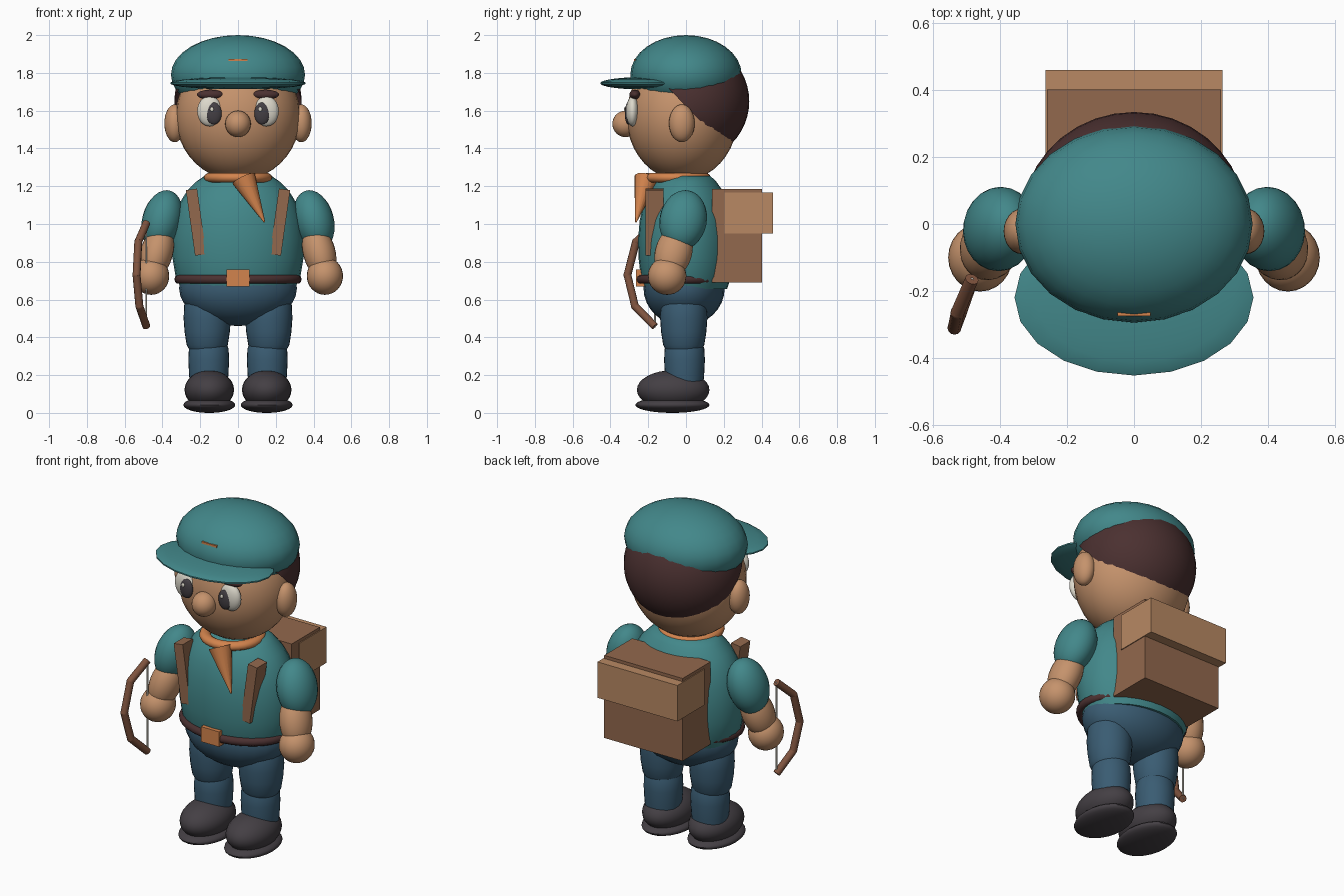
import bpy, bmesh, math
from mathutils import Vector

cube = bpy.data.objects.get("Cube")
if cube:
    bpy.data.objects.remove(cube, do_unlink=True)


def material(name, r, g, b):
    m = bpy.data.materials.new(name)
    m.use_nodes = True
    m.diffuse_color = (r, g, b, 1)
    node = next(n for n in m.node_tree.nodes if n.type == 'BSDF_PRINCIPLED')
    node.inputs["Base Color"].default_value = (r, g, b, 1)
    node.inputs["Roughness"].default_value = 0.8
    return m


TEAL = material("teal cloth", .055, .245, .255)
SKIN = material("skin", .56, .29, .15)
DARK = material("dark brown hair", .07, .03, .03)
DENIM = material("blue denim", .042, .107, .17)
CHARCOAL = material("charcoal", .058, .05, .058)
ORANGE = material("orange", .65, .23, .075)
TAN = material("tan leather", .48, .25, .125)
BROWN = material("brown leather", .29, .14, .075)
WOOD = material("bow wood", .22, .09, .05)
CREAM = material("cream", .72, .69, .6)


def finish(name, bm, mat, loc=(0, 0, 0), rot=(0, 0, 0), smooth=True):
    bmesh.ops.recalc_face_normals(bm, faces=bm.faces)
    mesh = bpy.data.meshes.new(name)
    bm.to_mesh(mesh)
    bm.free()
    mesh.materials.append(mat)
    ob = bpy.data.objects.new(name, mesh)
    ob.location = loc
    ob.rotation_euler = [math.radians(a) for a in rot]
    bpy.context.collection.objects.link(ob)
    if smooth:
        bpy.ops.object.select_all(action='DESELECT')
        ob.select_set(True)
        bpy.context.view_layer.objects.active = ob
        bpy.ops.object.shade_smooth_by_angle(angle=math.radians(45))
    return ob


def ellipsoid(name, mat, loc, radii, rot=(0, 0, 0), segs=24, cut=None):
    bm = bmesh.new()
    bmesh.ops.create_uvsphere(bm, u_segments=segs, v_segments=segs * 2 // 3, radius=1)
    bmesh.ops.scale(bm, vec=radii, verts=bm.verts)
    if cut:
        bmesh.ops.bisect_plane(bm, geom=bm.verts[:] + bm.edges[:] + bm.faces[:],
                               plane_co=Vector(cut[0]) - Vector(loc),
                               plane_no=cut[1], clear_inner=True)
    return finish(name, bm, mat, loc, rot)


def box(name, mat, loc, size, rot=(0, 0, 0)):
    bm = bmesh.new()
    bmesh.ops.create_cube(bm, size=1)
    bmesh.ops.scale(bm, vec=size, verts=bm.verts)
    return finish(name, bm, mat, loc, rot, False)


def lathe(name, mat, loc, profile, y_scale=1.0, segs=28):
    """Closed stack of rings from (radius, height) pairs."""
    bm = bmesh.new()
    rings = []
    for r, z in profile:
        angles = [2 * math.pi * i / segs for i in range(segs)]
        rings.append([bm.verts.new((r * math.cos(a), r * y_scale * math.sin(a), z)) for a in angles])
    for low, high in zip(rings, rings[1:]):
        for i in range(segs):
            j = (i + 1) % segs
            bm.faces.new((low[i], low[j], high[j], high[i]))
    bm.faces.new(rings[0])
    bm.faces.new(rings[-1])
    return finish(name, bm, mat, loc)


def ring(name, mat, loc, rx, ry, tube, tube_z, segs=32, sides=10):
    bm = bmesh.new()
    loops = []
    for i in range(segs):
        a = 2 * math.pi * i / segs
        loop = []
        for k in range(sides):
            b = 2 * math.pi * k / sides
            d = tube * math.cos(b)
            loop.append(bm.verts.new(((rx + d) * math.cos(a), (ry + d) * math.sin(a),
                                      tube_z * math.sin(b))))
        loops.append(loop)
    for i in range(segs):
        p, q = loops[i], loops[(i + 1) % segs]
        for k in range(sides):
            n = (k + 1) % sides
            bm.faces.new((p[k], q[k], q[n], p[n]))
    return finish(name, bm, mat, loc)


def cone(name, mat, start, end, r1, r2, segs=16):
    start, end = Vector(start), Vector(end)
    axis = end - start
    bm = bmesh.new()
    bmesh.ops.create_cone(bm, cap_ends=True, segments=segs, radius1=r1, radius2=r2,
                          depth=axis.length)
    turn = axis.to_track_quat('Z', 'Y').to_matrix()
    bmesh.ops.rotate(bm, matrix=turn, verts=bm.verts)
    return finish(name, bm, mat, (start + end) / 2)


# Head, hair and cap
ellipsoid("head", SKIN, (0, -.02, 1.57), (.33, .295, .34), segs=32)
ellipsoid("hair", DARK, (0, .01, 1.65), (.337, .325, .32), segs=36,
          cut=((0, -.05, 1.675), (0, .72, .69)))
ellipsoid("cap_crown", TEAL, (0, 0, 1.79), (.355, .295, .21))
ellipsoid("cap_brim", TEAL, (0, -.22, 1.745), (.36, .235, .033), segs=20)
box("cap_badge", ORANGE, (0, -.262, 1.868), (.1, .026, .012))
ellipsoid("nose", SKIN, (0, -.32, 1.53), (.068, .07, .07))

# Torso, hips, belt and neckerchief
lathe("shirt", TEAL, (0, 0, 0),
      [(.30, .655), (.33, .72), (.347, .82), (.35, .92), (.338, 1.02), (.31, 1.11),
       (.27, 1.175), (.22, 1.225), (.18, 1.253)], .725)
ellipsoid("hips", DENIM, (0, -.01, .66), (.312, .215, .2))
ring("belt", DARK, (0, -.02, .707), .315, .222, .022, .024)
box("belt_buckle", ORANGE, (0, -.235, .713), (.12, .06, .09))
ring("neckerchief", ORANGE, (0, -.05, 1.245), .15, .15, .032, .026)
cone("neckerchief_tail", ORANGE, (.03, -.21, 1.24), (.14, -.265, 1.01), .065, .004)

# Paired parts
for side, s in (("left", 1), ("right", -1)):
    ellipsoid(side + "_ear", SKIN, (s * .335, -.022, 1.533), (.055, .068, .1))
    ellipsoid(side + "_eye", CREAM, (s * .15, -.283, 1.597), (.066, .034, .08))
    ellipsoid(side + "_pupil", CHARCOAL, (s * .128, -.306, 1.585), (.042, .018, .058))
    ellipsoid(side + "_eye_glint", CREAM, (s * .128 - .01, -.322, 1.607), (.01, .006, .012), segs=12)
    ellipsoid(side + "_eyebrow", DARK, (s * .145, -.27, 1.685), (.072, .03, .026))

    ellipsoid(side + "_sleeve", TEAL, (s * .402, -.015, 1.02), (.105, .125, .163), (-10, -s * 15, 0))
    ellipsoid(side + "_forearm", SKIN, (s * .43, -.066, .85), (.086, .098, .15), (-15, -s * 15, 0))
    ellipsoid(side + "_hand", SKIN, (s * .46, -.1, .725), (.096, .102, .1))

    lathe(side + "_thigh", DENIM, (s * .163, -.012, 0),
          [(.095, .335), (.109, .36), (.12, .43), (.125, .5), (.122, .57), (.1, .63)])
    lathe(side + "_shin", DENIM, (s * .155, -.008, 0),
          [(.098, .14), (.104, .2), (.108, .28), (.105, .34), (.09, .38)])
    ellipsoid(side + "_shoe", CHARCOAL, (s * .152, -.068, .122), (.131, .192, .104))
    ellipsoid(side + "_sole", CHARCOAL, (s * .152, -.072, .042), (.137, .196, .042))

    box(side + "_strap", BROWN, (s * .222, -.167, 1.01), (.06, .095, .35), (0, s * 8, 0))

# Backpack
box("backpack", BROWN, (0, .27, .937), (.52, .266, .495))
box("backpack_flap", TAN, (0, .332, 1.058), (.53, .256, .215))

# Bow held in the right hand
limb = [(-.485, -.165, 1.005), (-.528, -.265, .905), (-.537, -.31, .73),
        (-.522, -.27, .565), (-.485, -.165, .458)]
for i, (a, b) in enumerate(zip(limb, limb[1:])):
    cone(f"bow_limb_{i + 1}", WOOD, a, b, .021, .021, 10)
for i, p in enumerate(limb[1:-1]):
    ellipsoid(f"bow_joint_{i + 1}", WOOD, p, (.021, .021, .021), segs=12)
cone("bow_string", CREAM, limb[0], limb[-1], .005, .005, 6)
